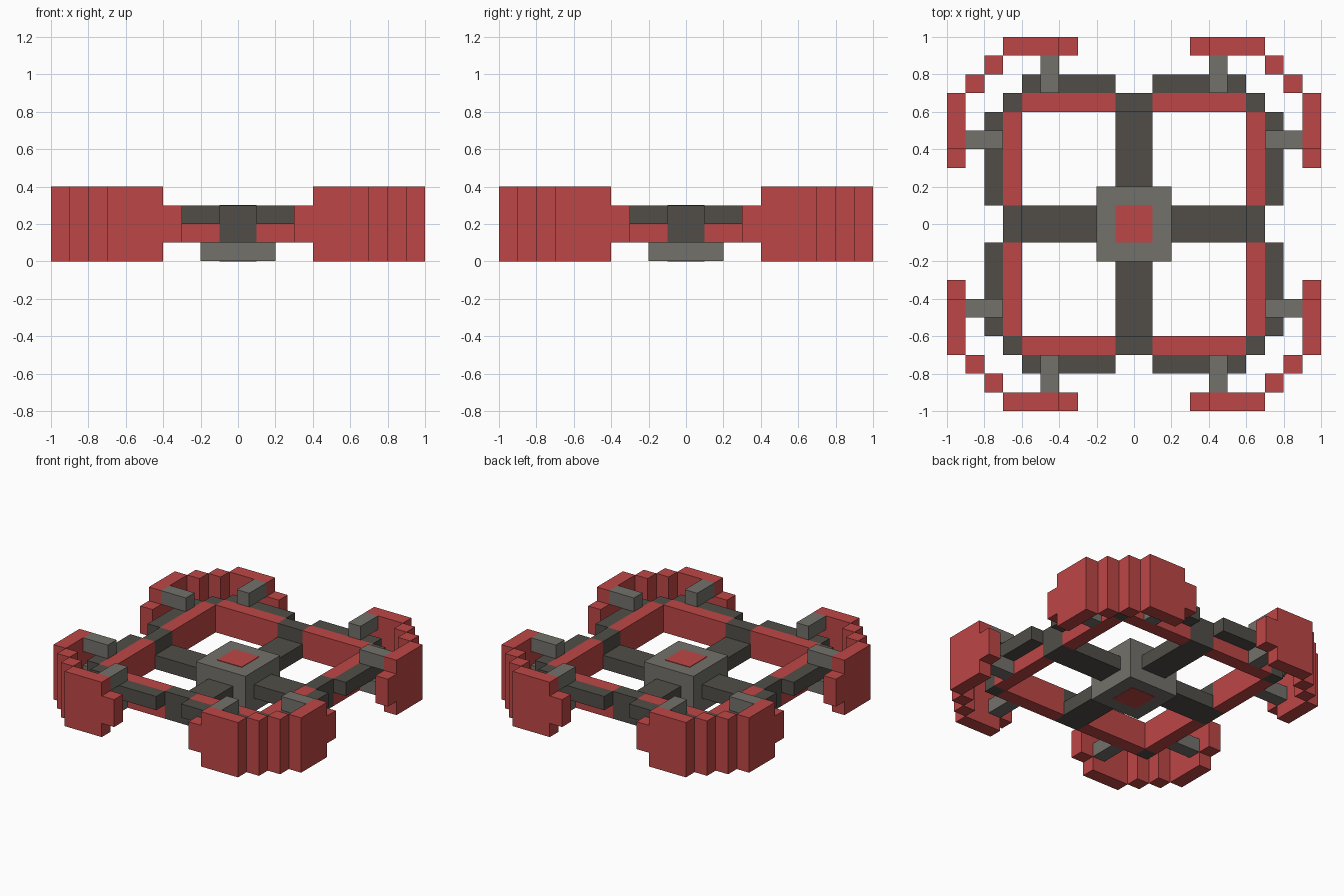
import bpy
import bmesh

if "Cube" in bpy.data.objects:
    bpy.data.objects.remove(bpy.data.objects["Cube"], do_unlink=True)


def material(name, rgb):
    m = bpy.data.materials.new(name)
    m.use_nodes = True
    m.diffuse_color = (*rgb, 1)
    m.node_tree.nodes["Principled BSDF"].inputs["Base Color"].default_value = (*rgb, 1)
    return m


RED = material("red", (0.515, 0.061, 0.061))
DARK = material("dark_grey", (0.082, 0.076, 0.065))
GREY = material("mid_grey", (0.171, 0.165, 0.147))


def make(name, mat, boxes):
    """One object from boxes given as (x0, x1, y0, y1, z0, z1)."""
    bm = bmesh.new()
    for x0, x1, y0, y1, z0, z1 in boxes:
        vs = bmesh.ops.create_cube(bm, size=1)["verts"]
        for v in vs:
            v.co.x = x1 if v.co.x > 0 else x0
            v.co.y = y1 if v.co.y > 0 else y0
            v.co.z = z1 if v.co.z > 0 else z0
    me = bpy.data.meshes.new(name)
    bm.to_mesh(me)
    bm.free()
    me.materials.append(mat)
    ob = bpy.data.objects.new(name, me)
    bpy.context.collection.objects.link(ob)
    return ob


def swap(b):
    """Reflect a box across the diagonal x = y."""
    return (b[2], b[3], b[0], b[1], b[4], b[5])


def quadrant(b, sx, sy):
    """Reflect a box into the quadrant with signs sx, sy."""
    x = sorted((b[0] * sx, b[1] * sx))
    y = sorted((b[2] * sy, b[3] * sy))
    return (*x, *y, b[4], b[5])


# Central hub with a thin red plate above and below
make("hub", GREY, [(-.2, .2, -.2, .2, .002, .298)])
make("hub_top_plate", RED, [(-.1, .1, -.1, .1, .298, .302)])
make("hub_bottom_plate", RED, [(-.1, .1, -.1, .1, 0, .002)])

# Four low arms, each ending in a taller block
for name, sx, sy, swapped in (("left_arm", 1, 1, True), ("right_arm", -1, 1, True),
                              ("back_arm", 1, 1, False), ("front_arm", 1, -1, False)):
    parts = [(-.1, .1, .2, .6, .1, .2), (-.1, .1, .6, .7, .1, .3)]
    if swapped:
        parts = [swap(b) for b in parts]
    make(name, DARK, [quadrant(b, sx, sy) for b in parts])

# Parts of one quadrant: half listed, the rest reflected across the diagonal
HALF_PARTS = {
    "inner_rail": (RED, [(.1, .6, .6, .7, .1, .3)]),
    "outer_rail": (DARK, [(.1, .6, .7, .8, .2, .3)]),
    # Clamps above and below the outer rail carry the guard
    "guard_strut": (GREY, [(.4, .5, .7, .9, .3, .4), (.4, .5, .7, .9, .1, .2)]),
    # Stepped guard: flat panel, short tip and corner block
    "guard": (RED, [(.4, .7, .9, 1, 0, .4), (.3, .4, .9, 1, .1, .3),
                    (.7, .8, .8, .9, 0, .4)]),
}

for sx, side in ((1, "left"), (-1, "right")):
    for sy, end in ((1, "back"), (-1, "front")):
        where = f"{end}_{side}"
        for name, (mat, half) in HALF_PARTS.items():
            boxes = half + [swap(b) for b in half]
            make(f"{where}_{name}", mat, [quadrant(b, sx, sy) for b in boxes])
        make(f"{where}_frame_corner", DARK, [quadrant((.6, .7, .6, .7, .1, .3), sx, sy)])
